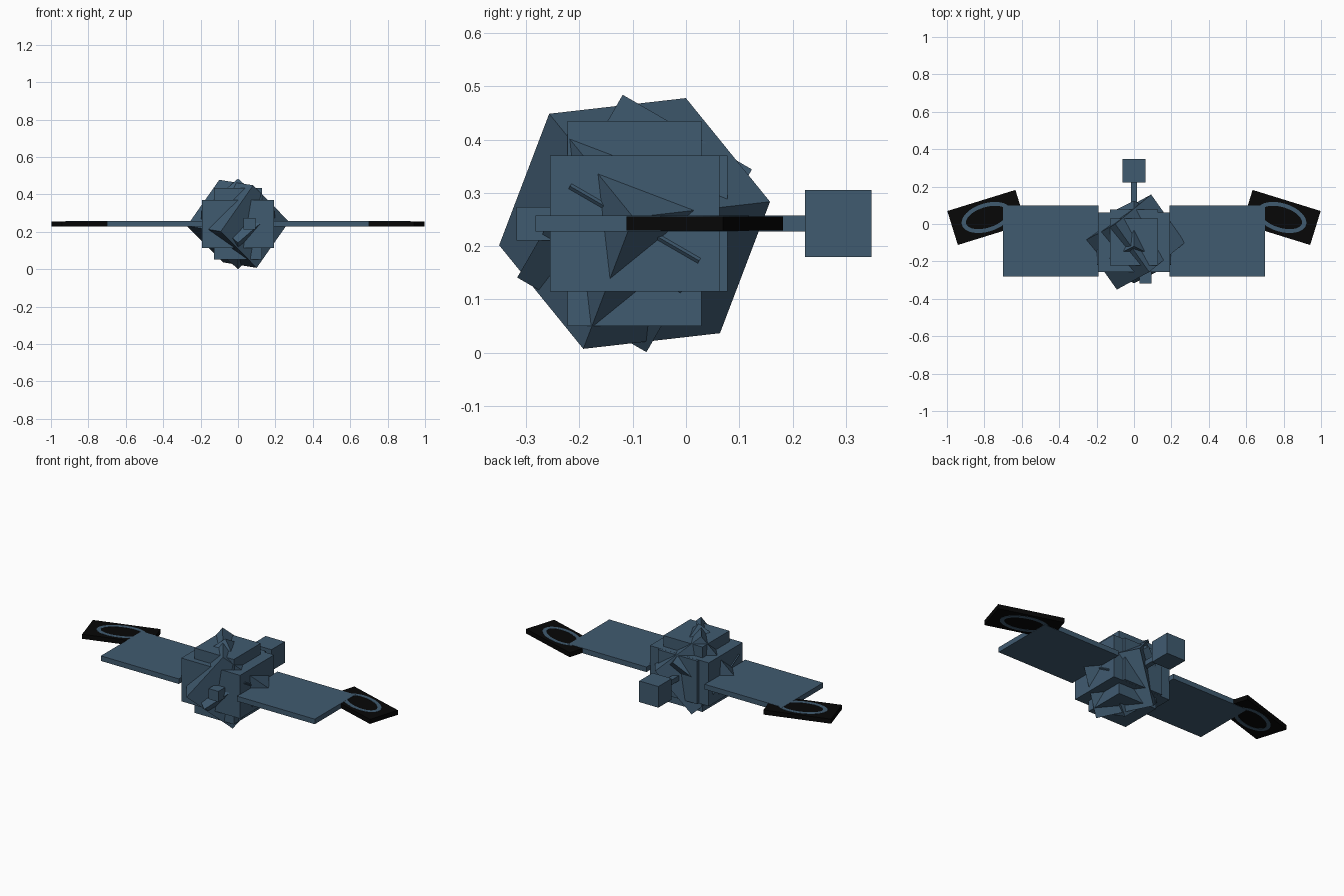
import bpy, bmesh, math
from mathutils import Matrix, Vector

old = bpy.data.objects.get("Cube")
if old:
    bpy.data.objects.remove(old, do_unlink=True)


def material(name, rgb):
    m = bpy.data.materials.new(name)
    m.use_nodes = True
    m.diffuse_color = (*rgb, 1)
    b = m.node_tree.nodes["Principled BSDF"]
    b.inputs["Base Color"].default_value = (*rgb, 1)
    b.inputs["Roughness"].default_value = 0.8
    return m


BLUE = material("slate blue", (0.051, 0.104, 0.163))
BLACK = material("black", (0.002, 0.002, 0.002))
MID = 0.2425                       # height of the shared centre plane
CORE = Vector((0, -0.0965, MID))   # centre of the hub


def finish(name, bm, mat, matrix):
    bmesh.ops.recalc_face_normals(bm, faces=bm.faces)
    me = bpy.data.meshes.new(name)
    bm.to_mesh(me)
    bm.free()
    me.materials.append(mat)
    ob = bpy.data.objects.new(name, me)
    ob.matrix_world = matrix
    bpy.context.collection.objects.link(ob)
    return ob


def box(name, centre, size, mat=BLUE, rot=Matrix.Identity(3)):
    bm = bmesh.new()
    bmesh.ops.create_cube(bm, size=1)
    bmesh.ops.scale(bm, vec=size, verts=bm.verts)
    return finish(name, bm, mat, Matrix.Translation(centre) @ rot.to_4x4())


def span(name, lo, hi, mat=BLUE):
    lo, hi = Vector(lo), Vector(hi)
    return box(name, (lo + hi) / 2, hi - lo, mat)


def ring(name, centre, angle, height, outer, inner, n=40):
    # flat elliptical band, one quad per segment
    bm = bmesh.new()
    loops = [[bm.verts.new((a * math.cos(t), b * math.sin(t), z))
              for t in (2 * math.pi * i / n for i in range(n))]
             for (a, b), z in ((outer, height), (inner, height),
                               (inner, -height), (outer, -height))]
    # joined all round so the band is closed above and below the plate
    for k in range(4):
        p, q = loops[k], loops[(k + 1) % 4]
        for i in range(n):
            j = (i + 1) % n
            bm.faces.new((p[i], p[j], q[j], q[i]))
    return finish(name, bm, BLUE, Matrix.Translation(centre) @ Matrix.Rotation(angle, 4, 'Z'))


# Hub: upright blocks
box("hub_wide_block", CORE, (0.385, 0.318, 0.256))
box("hub_tall_block", CORE, (0.256, 0.252, 0.384))
span("hub_back_block", (-0.128, -0.20, 0.115), (0.128, 0.078, 0.370))

# Hub: cube standing close to its corner
axes = [Vector(v).normalized() for v in
        ((-0.181, 0.257, 0.028), (0.191, 0.158, -0.195), (-0.174, -0.093, -0.246))]
corner = Matrix(axes).transposed()
if corner.determinant() < 0:
    corner.col[2] = -corner.col[2]
box("hub_corner_cube", CORE, (0.3155,) * 3, rot=corner)

# Hub: cube standing on its edge and leaning back
edge = Matrix.Rotation(math.radians(-30), 3, 'X') @ Matrix.Rotation(math.radians(45), 3, 'Y')
box("hub_edge_cube", CORE, (0.28,) * 3, rot=edge)

# Small front sensor, rear rod and rear box
span("front_sensor", (0.03, -0.318, 0.211), (0.094, -0.24, 0.273))
span("rear_rod", (-0.015, 0.04, 0.2275), (0.015, 0.24, 0.2575))
span("rear_box", (-0.0625, 0.223, 0.18), (0.0625, 0.348, 0.305))

# Wings with angled dark end plates
for side, s in (("left", 1), ("right", -1)):
    box(side + "_wing", (s * 0.445, -0.092, MID), (0.51, 0.38, 0.03))
    centre, angle = (s * 0.788, 0.035, MID), -s * math.radians(17.2)
    box(side + "_end_plate", centre, (0.381, 0.19, 0.027), BLACK, Matrix.Rotation(angle, 3, 'Z'))
    ring(side + "_plate_ring", centre, angle, 0.0145, (0.138, 0.076), (0.114, 0.055))
